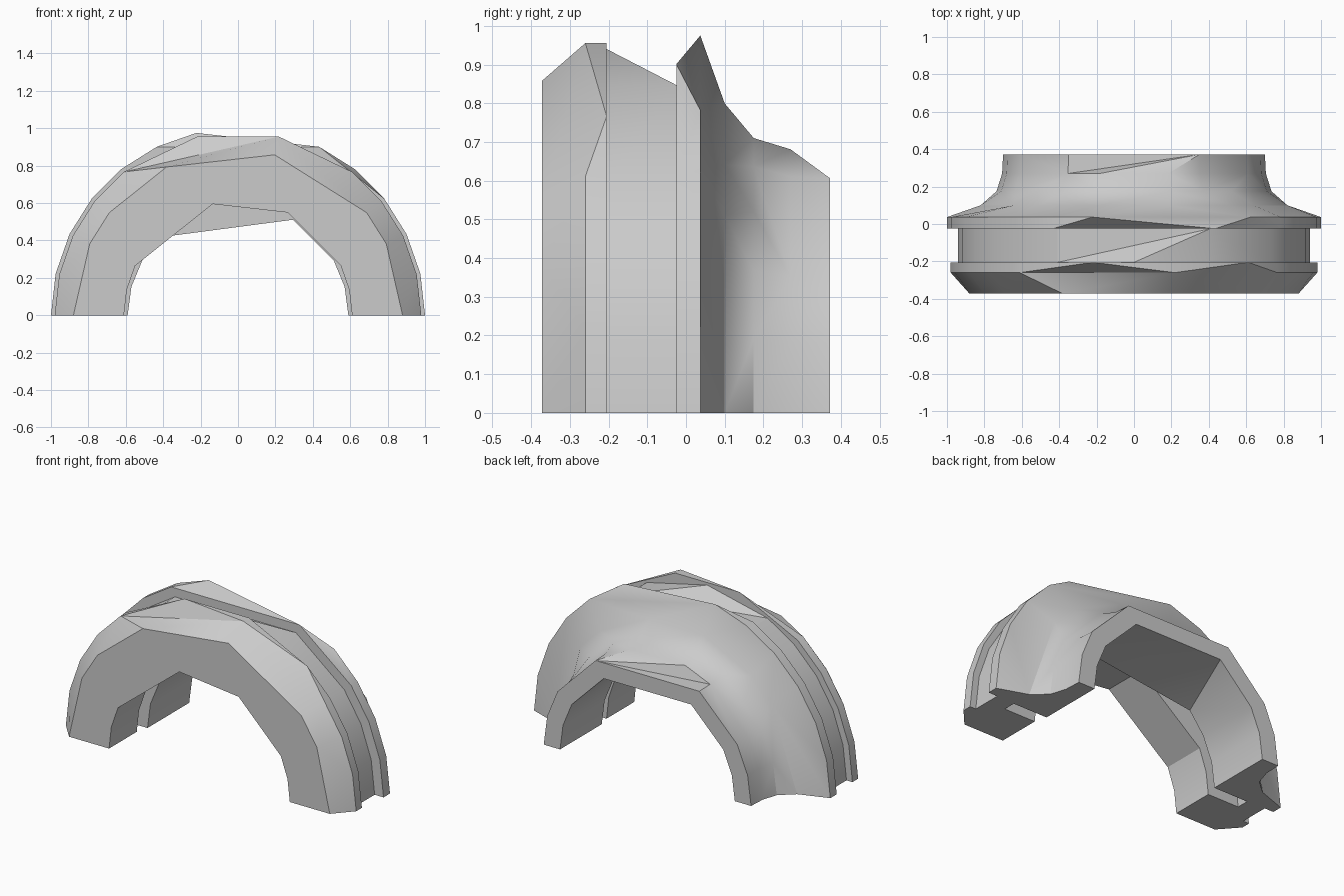
import bpy, bmesh, math

if "Cube" in bpy.data.objects:
    bpy.data.objects.remove(bpy.data.objects["Cube"])

STEP = 180 / 14  # the arch is a coarse 14-step half turn


def ks(*steps):
    return [k * STEP for k in steps]


front_inner = ks(0, 1, 2, 5, 8, 12, 13, 14)
groove = ks(0, 1, 2, 3, 5, 9, 10, 11, 12, 13, 14)
slot = ks(0, 1, 2, 3, 5, 9, 11, 12, 13, 14)
fine = [0, 15, 30, 45, 60, 75, 105, 120, 135, 150, 165, 180]
rear = [0, 15, 30, 60, 120, 150, 165, 180]

# Cross-section, walked around once: (radius, y, angles kept on that ring)
rings = [
    (0.61, -0.372, front_inner),
    (0.88, -0.372, ks(0, 2, 3, 6, 9, 11, 12, 14)),              # front face
    (0.98, -0.26, ks(0, 1, 2, 3, 6, 10, 11, 12, 13, 14)),       # chamfer
    (0.98, -0.205, ks(0, 1, 2, 3, 4, 6, 8, 10, 11, 12, 13, 14)),
    (0.94, -0.205, ks(0, 1, 2, 3, 5, 7, 9, 10, 11, 12, 13, 14)),  # outer groove
    (0.94, -0.025, groove),
    (1.00, -0.025, groove),                                     # flange
    (1.00, 0.037, ks(0, 1, 2, 3, 4, 8, 9, 10, 11, 12, 13, 14)),
    (0.82, 0.10, ks(0, 3, 4, 6, 8, 10, 11, 14)),                # neck
    (0.735, 0.175, fine),
    (0.705, 0.27, [0, 15, 30, 60, 75, 105, 120, 150, 165, 180]),
    (0.70, 0.372, rear),
    (0.59, 0.372, rear),                                        # rear face
    (0.59, -0.03, [0, 15, 30, 60, 135, 150, 165, 180]),
    (0.82, -0.03, slot),                                        # inner slot
    (0.82, -0.105, slot),
    (0.61, -0.105, front_inner),
]

bm = bmesh.new()


def make_ring(r, y, angles):
    return [(a, bm.verts.new((r * math.cos(math.radians(a)), y,
                              r * math.sin(math.radians(a)) if 0.1 < a < 179.9 else 0)))
            for a in angles]


def zip_rings(a, b):
    """Skin two rings whose points sit at different angles."""
    i = j = 0
    while i < len(a) - 1 or j < len(b) - 1:
        na = a[i + 1][0] if i < len(a) - 1 else 999
        nb = b[j + 1][0] if j < len(b) - 1 else 999
        va, vb = a[i][1], b[j][1]
        if abs(na - nb) < 0.01 and abs(a[i][0] - b[j][0]) < 0.01:
            bm.faces.new((va, vb, b[j + 1][1], a[i + 1][1]))
            i, j = i + 1, j + 1
        elif na <= nb + 0.01:
            bm.faces.new((va, vb, a[i + 1][1]))
            i += 1
        else:
            bm.faces.new((va, vb, b[j + 1][1]))
            j += 1


made = [make_ring(*ring) for ring in rings]
for n, ring in enumerate(made):
    zip_rings(ring, made[(n + 1) % len(made)])

# Flat cut ends standing on the ground
bm.faces.new([ring[0][1] for ring in made])
bm.faces.new([ring[-1][1] for ring in made])
bmesh.ops.recalc_face_normals(bm, faces=bm.faces)

mesh = bpy.data.meshes.new("half_ring_collar")
bm.to_mesh(mesh)
bm.free()
collar = bpy.data.objects.new("half_ring_collar", mesh)
bpy.context.collection.objects.link(collar)
bpy.context.view_layer.objects.active = collar
collar.select_set(True)
bpy.ops.object.shade_smooth_by_angle(angle=math.radians(30))
